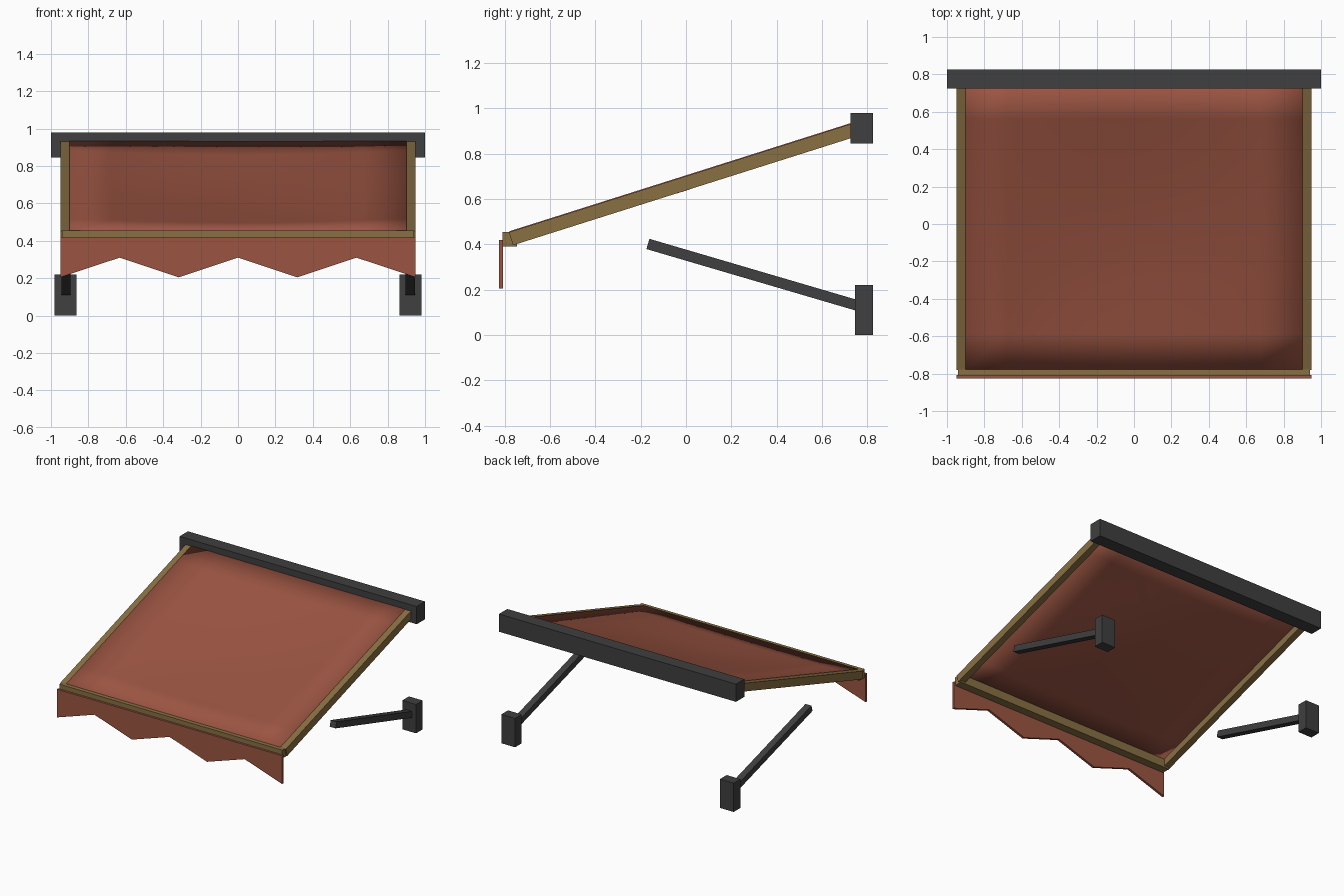
import bpy, bmesh
from math import sin, pi, atan2, hypot

if "Cube" in bpy.data.objects:
    bpy.data.objects.remove(bpy.data.objects["Cube"])


def material(name, rgb):
    m = bpy.data.materials.new(name)
    m.diffuse_color = (*rgb, 1)
    m.use_nodes = True
    m.node_tree.nodes["Principled BSDF"].inputs["Base Color"].default_value = m.diffuse_color
    return m


RED = material("red_cloth", (0.33, 0.09, 0.055))
WOOD = material("tan_frame", (0.25, 0.16, 0.055))
DARK = material("dark_metal", (0.05, 0.05, 0.05))


def finish(name, bm, mat):
    bmesh.ops.recalc_face_normals(bm, faces=bm.faces)
    me = bpy.data.meshes.new(name)
    bm.to_mesh(me)
    bm.free()
    me.materials.append(mat)
    ob = bpy.data.objects.new(name, me)
    bpy.context.collection.objects.link(ob)
    return ob


def box(name, center, size, mat, tilt=0):
    bm = bmesh.new()
    bmesh.ops.create_cube(bm, size=1)
    bmesh.ops.scale(bm, vec=size, verts=bm.verts)
    ob = finish(name, bm, mat)
    ob.location = center
    ob.rotation_euler.x = tilt
    return ob


def beam(name, x, a, b, width, depth, mat):
    """Square bar in the y-z plane from point a to point b."""
    dy, dz = b[0] - a[0], b[1] - a[1]
    return box(name, (x, (a[0] + b[0]) / 2, (a[1] + b[1]) / 2),
               (width, hypot(dy, dz), depth), mat, atan2(dz, dy))


# wall bar and front bar
box("wall_bar", (0, 0.775, 0.9125), (2, 0.1, 0.135), DARK)
box("front_bar", (0, -0.777, 0.4225), (1.88, 0.065, 0.065), WOOD)

# sloping rails, wall brackets and support arms
RAIL_A, RAIL_B = (-0.772, 0.425), (0.775, 0.915)
for side, s in (("left", -1), ("right", 1)):
    beam(f"{side}_rail", s * 0.925, RAIL_A, RAIL_B, 0.05, 0.06, WOOD)
    box(f"{side}_wall_bracket", (s * 0.922, 0.785, 0.11), (0.116, 0.08, 0.22), DARK)
    beam(f"{side}_support_arm", s * 0.92, (-0.168, 0.402), (0.785, 0.122), 0.05, 0.047, DARK)

# sagging cloth canopy between the rails
slope = (RAIL_B[1] - RAIL_A[1]) / (RAIL_B[0] - RAIL_A[0])
bm = bmesh.new()
bmesh.ops.create_grid(bm, x_segments=8, y_segments=8, size=1)
for v in bm.verts:
    u, w = v.co.x, v.co.y
    y = -0.012 + 0.765 * w
    sag = 0.055 * sin(pi * (u + 1) / 2) * sin(pi * (w + 1) / 2)
    v.co = (0.902 * u, y, RAIL_A[1] + slope * (y - RAIL_A[0]) + 0.029 - sag)
canopy = finish("canopy_cloth", bm, RED)
mod = canopy.modifiers.new("thickness", "SOLIDIFY")
mod.thickness = 0.012
mod.offset = 0
bpy.context.view_layer.objects.active = canopy
canopy.select_set(True)
bpy.ops.object.shade_smooth_by_angle()

# zigzag valance, built as strips from a straight top to a pointed hem
bm = bmesh.new()
top, hem = [], []
for i in range(7):
    x = -0.95 + 1.9 * i / 6
    top.append(bm.verts.new((x, -0.825, 0.42)))
    hem.append(bm.verts.new((x, -0.825, 0.31 if i % 2 else 0.205)))
for i in range(6):
    bm.faces.new((hem[i], hem[i + 1], top[i + 1], top[i]))
ext = bmesh.ops.extrude_face_region(bm, geom=bm.faces[:], use_keep_orig=True)
bmesh.ops.translate(bm, vec=(0, 0.018, 0),
                    verts=[g for g in ext["geom"] if isinstance(g, bmesh.types.BMVert)])
finish("valance", bm, RED)
